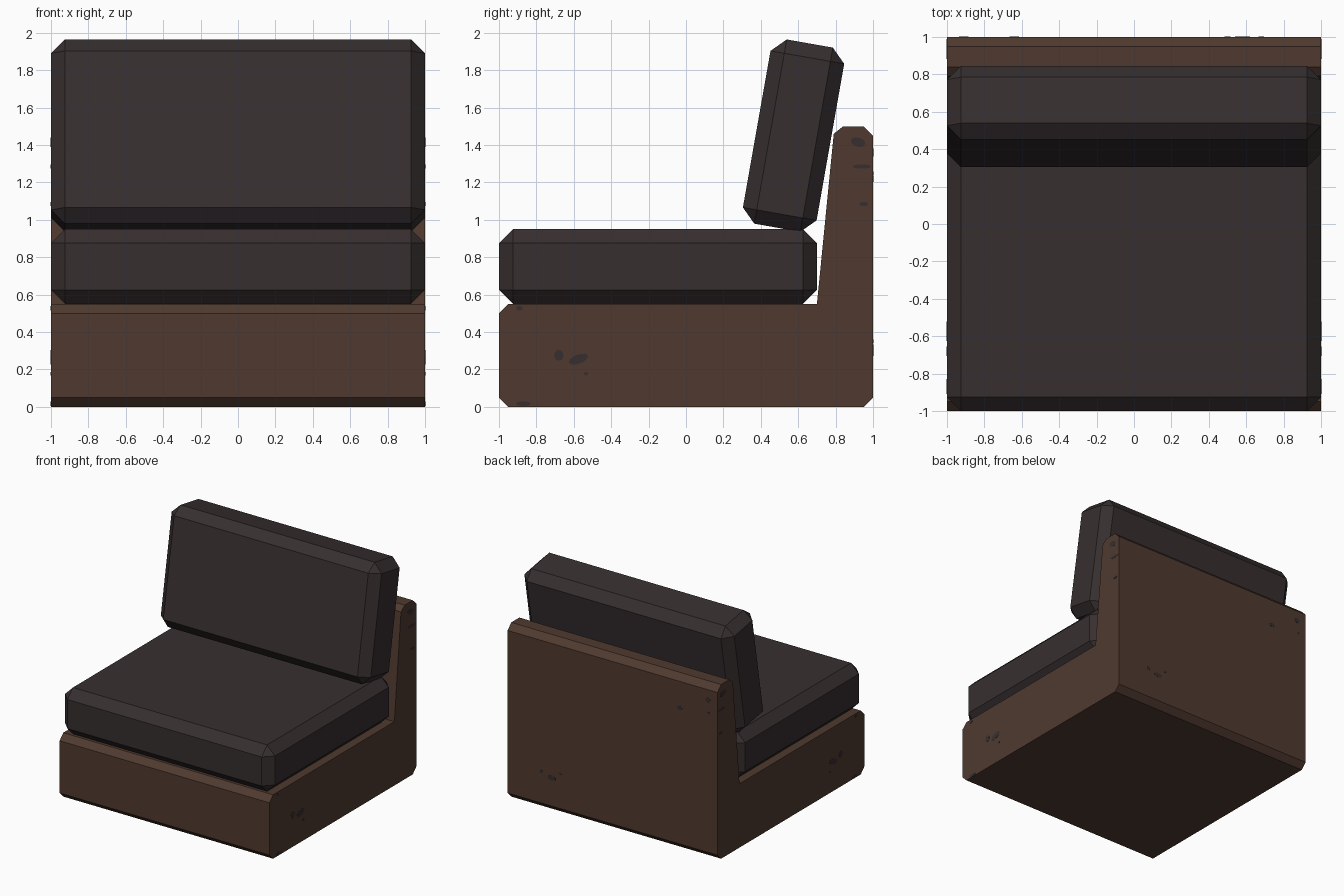
import bpy, bmesh, math
from mathutils import Matrix

if "Cube" in bpy.data.objects:
    bpy.data.objects.remove(bpy.data.objects["Cube"])


def material(name, rgb):
    m = bpy.data.materials.new(name)
    m.diffuse_color = (*rgb, 1)
    m.use_nodes = True
    m.node_tree.nodes["Principled BSDF"].inputs["Base Color"].default_value = m.diffuse_color
    return m


BROWN = material("brown_wood", (0.080, 0.042, 0.029))
DARK = material("dark_fabric", (0.038, 0.028, 0.029))


def finish(name, bm, mat):
    bmesh.ops.recalc_face_normals(bm, faces=bm.faces)
    mesh = bpy.data.meshes.new(name)
    bm.to_mesh(mesh)
    bm.free()
    mesh.materials.append(mat)
    ob = bpy.data.objects.new(name, mesh)
    bpy.context.collection.objects.link(ob)
    return ob


def cushion(name, size, loc, tilt=0):
    bm = bmesh.new()
    bmesh.ops.create_cube(bm, size=1, matrix=Matrix.Diagonal((*size, 1)))
    bmesh.ops.bevel(bm, geom=bm.edges[:], offset=0.075, segments=1,
                    affect='EDGES', clamp_overlap=True)
    ob = finish(name, bm, DARK)
    ob.location = loc
    ob.rotation_euler.x = math.radians(tilt)
    return ob


# L-shaped wooden frame: side profile (y, z) extruded across the width
profile = [(-0.95, 0), (-1, 0.05), (-1, 0.5), (-0.95, 0.55), (0.70, 0.55),
           (0.79, 1.46), (0.84, 1.5), (0.95, 1.5), (1, 1.45), (1, 0.05), (0.95, 0)]
bm = bmesh.new()
face = bm.faces.new([bm.verts.new((-1, y, z)) for y, z in profile])
ext = bmesh.ops.extrude_face_region(bm, geom=[face])
bmesh.ops.translate(bm, vec=(2, 0, 0),
                    verts=[v for v in ext["geom"] if isinstance(v, bmesh.types.BMVert)])
finish("frame", bm, BROWN)

# Seat and tilted back cushions
cushion("seat_cushion", (2, 1.7, 0.4), (0, -0.15, 0.75))
cushion("back_cushion", (2, 0.4, 1.0), (0, 0.575, 1.45), -10)

# Small dark wear marks: thin oval plates (across, z, half width, half height, turn)
side_marks = [(-0.68, 0.275, 0.025, 0.03, 0), (-0.575, 0.255, 0.055, 0.025, 20),
              (-0.535, 0.177, 0.013, 0.009, 0), (-0.89, 0.527, 0.018, 0.012, 0),
              (-0.87, 0.017, 0.04, 0.013, 0), (0.92, 1.415, 0.04, 0.025, -15),
              (0.94, 1.285, 0.05, 0.012, 0), (0.95, 1.085, 0.024, 0.012, 0)]
back_marks = [(0.58, 0.29, 0.04, 0.02, 0), (0.68, 0.32, 0.015, 0.015, 0),
              (0.50, 0.35, 0.015, 0.01, 0), (-0.64, 1.22, 0.025, 0.018, 0),
              (-0.91, 1.36, 0.025, 0.022, 0), (-0.92, 1.25, 0.015, 0.01, 0)]
bm = bmesh.new()


def mark(place, a, z, w, h, turn):
    t = math.radians(turn)
    pts = []
    for i in range(10):
        c, s = w * math.cos(i * math.tau / 10), h * math.sin(i * math.tau / 10)
        pts.append((a + c * math.cos(t) - s * math.sin(t),
                    z + c * math.sin(t) + s * math.cos(t)))
    rings = [[bm.verts.new(place(p, q, d)) for p, q in pts] for d in (0.999, 1.0015)]
    bm.faces.new(rings[0])
    bm.faces.new(rings[1])
    for i in range(10):
        j = (i + 1) % 10
        bm.faces.new((rings[0][i], rings[0][j], rings[1][j], rings[1][i]))


for m in side_marks:
    for side in (-1, 1):
        mark(lambda a, z, d: (side * d, a, z), *m)
for m in back_marks:
    mark(lambda a, z, d: (a, d, z), *m)
finish("wear_marks", bm, DARK)
